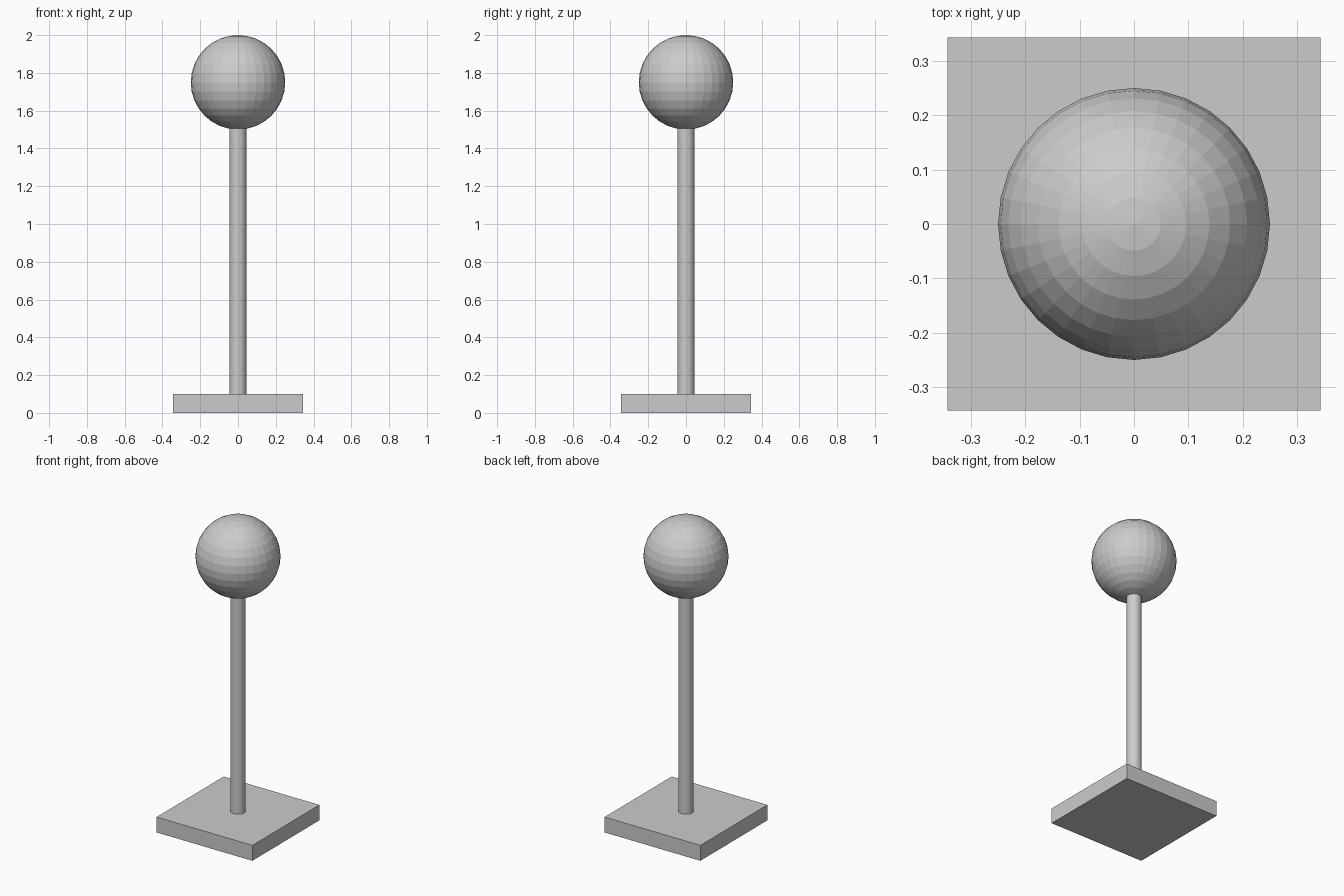
import bpy

if "Cube" in bpy.data.objects:
    bpy.data.objects.remove(bpy.data.objects["Cube"])

BASE_WIDTH = 0.686
BASE_HEIGHT = 0.10
POLE_RADIUS = 0.045
BALL_RADIUS = 0.25
BALL_Z = 1.75

# Square base slab
bpy.ops.mesh.primitive_cube_add(size=1, location=(0, 0, BASE_HEIGHT / 2))
base = bpy.context.object
base.name = "base"
base.scale = (BASE_WIDTH, BASE_WIDTH, BASE_HEIGHT)
bpy.ops.object.transform_apply(location=False, rotation=False, scale=True)

# Upright pole, its top tucked just inside the ball
pole_bottom, pole_top = BASE_HEIGHT, BALL_Z - BALL_RADIUS + 0.01
bpy.ops.mesh.primitive_cylinder_add(
    vertices=32, radius=POLE_RADIUS, depth=pole_top - pole_bottom,
    location=(0, 0, (pole_bottom + pole_top) / 2))
bpy.context.object.name = "pole"

# Faceted ball on top
bpy.ops.mesh.primitive_uv_sphere_add(
    segments=32, ring_count=16, radius=BALL_RADIUS, location=(0, 0, BALL_Z))
bpy.context.object.name = "ball"
